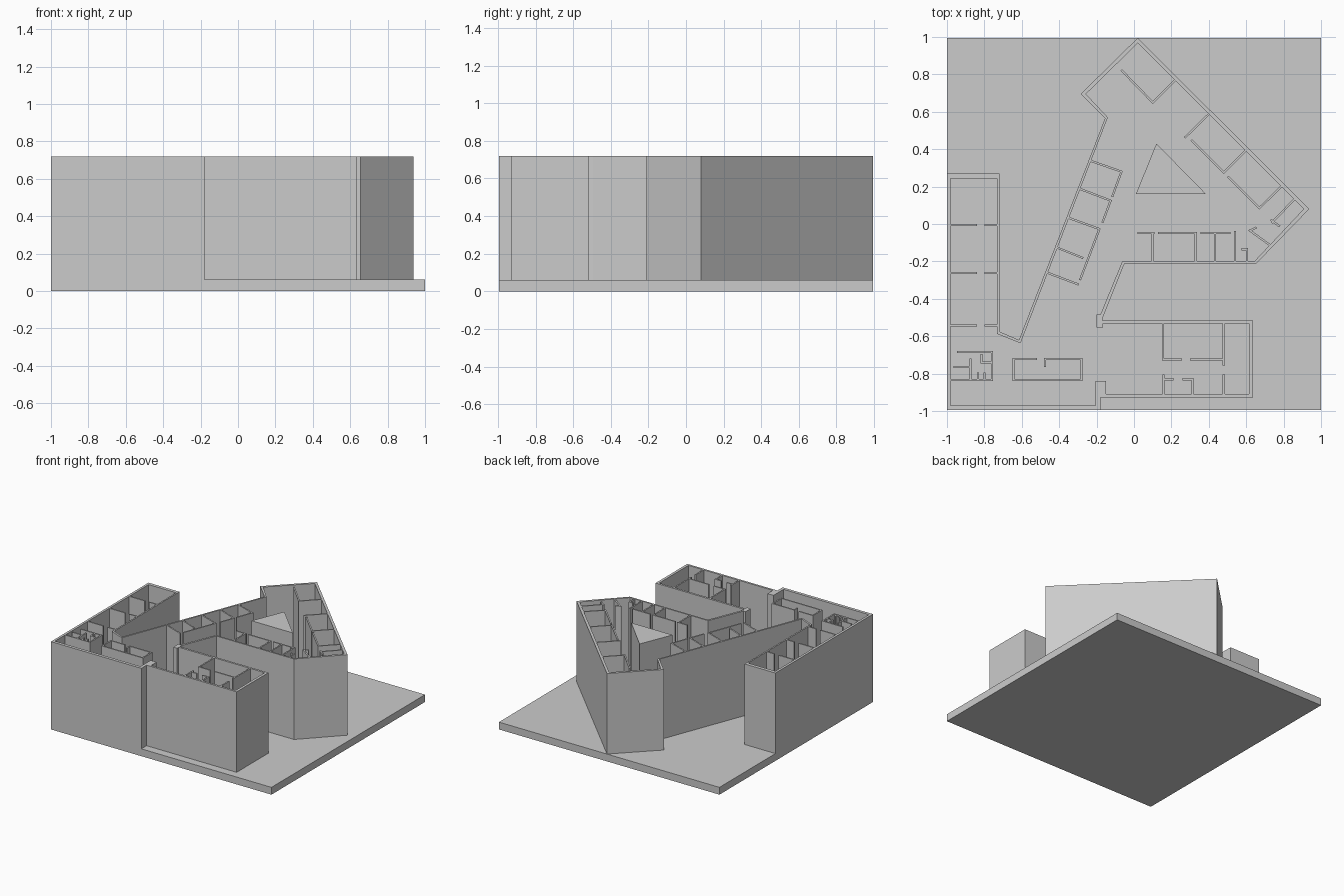
import bpy, bmesh, math
from mathutils import Vector

FLOOR, TOP, T = 0.06, 0.72, 0.011


def prism(name, loops, z0, z1):
    """Extrude closed plan outlines (later loops cut holes) between two heights."""
    cu = bpy.data.curves.new(name, 'CURVE')
    cu.dimensions, cu.fill_mode, cu.extrude = '2D', 'BOTH', (z1 - z0) / 2
    for pts in loops:
        sp = cu.splines.new('POLY')
        sp.points.add(len(pts) - 1)
        for p, (x, y) in zip(sp.points, pts):
            p.co = (x, y, 0, 1)
        sp.use_cyclic_u = True
    tmp = bpy.data.objects.new(name + "_plan", cu)
    bpy.context.collection.objects.link(tmp)
    deps = bpy.context.evaluated_depsgraph_get()
    me = bpy.data.meshes.new_from_object(tmp.evaluated_get(deps))
    bpy.data.objects.remove(tmp)
    bm = bmesh.new()
    bm.from_mesh(me)
    bmesh.ops.remove_doubles(bm, verts=bm.verts, dist=1e-5)
    bmesh.ops.translate(bm, verts=bm.verts, vec=(0, 0, (z0 + z1) / 2))
    bmesh.ops.recalc_face_normals(bm, faces=bm.faces)
    bm.to_mesh(me)
    bm.free()
    me.shade_flat()
    ob = bpy.data.objects.new(name, me)
    bpy.context.collection.objects.link(ob)
    return ob


def partitions(name, segs):
    """One thin upright box for each plan segment (x1, y1, x2, y2)."""
    bm = bmesh.new()
    for x1, y1, x2, y2 in segs:
        a, b = Vector((x1, y1, FLOOR)), Vector((x2, y2, FLOOR))
        d = (b - a).normalized() * T / 2
        n = Vector((-d.y, d.x, 0))
        base = [a - d - n, b + d - n, b + d + n, a - d + n]
        lo = [bm.verts.new(p) for p in base]
        hi = [bm.verts.new((p.x, p.y, TOP)) for p in base]
        bm.faces.new(lo[::-1])
        bm.faces.new(hi)
        for i in range(4):
            j = (i + 1) % 4
            bm.faces.new((lo[i], lo[j], hi[j], hi[i]))
    me = bpy.data.meshes.new(name)
    bm.to_mesh(me)
    bm.free()
    ob = bpy.data.objects.new(name, me)
    bpy.context.collection.objects.link(ob)


# Ground slab
prism("base_slab", [[(-1, -.995), (1, -.995), (1, .995), (-1, .995)]], 0, FLOOR)

# Continuous perimeter wall
outer = [(-1, .27), (-.72, .27), (-.72, -.575), (-.615, -.62), (-.155, .565),
         (-.285, .695), (.02, .995), (.937, .08), (.655, -.21), (-.05, -.21),
         (-.165, -.495), (-.168, -.515), (.637, -.515), (.637, -.927),
         (-.18, -.927), (-.18, -.995), (-1, -.995)]
inner = [(-.98, .242), (-.732, .242), (-.732, -.587), (-.607, -.638), (-.14, .57),
         (-.257, .695), (.02, .967), (.907, .08), (.645, -.198), (-.062, -.198),
         (-.18, -.485), (-.2, -.485), (-.2, -.553), (-.165, -.553), (-.165, -.532),
         (.615, -.532), (.615, -.91), (-.15, -.91), (-.15, -.84), (-.205, -.84),
         (-.205, -.97), (-.98, -.97)]
prism("perimeter_wall", [outer, inner], FLOOR, TOP)

# Triangular core
prism("triangle_core", [[(.12, .43), (.385, .16), (.01, .16)]], FLOOR, TOP)

# Left wing cross walls with door gaps
partitions("left_wing_walls", [s for y in (-.005, -.262, -.543)
           for s in ((-.98, y, -.845, y), (-.795, y, -.73, y))])

# Washroom block in the front left corner
partitions("washroom_walls", [
    (-.98, -.835, -.76, -.835), (-.76, -.835, -.76, -.685), (-.94, -.685, -.76, -.685),
    (-.875, -.725, -.875, -.83), (-.96, -.765, -.875, -.765), (-.815, -.7, -.815, -.74),
    (-.815, -.74, -.765, -.74), (-.835, -.8, -.835, -.83), (-.8, -.8, -.8, -.83)])

# Free-standing room
partitions("island_room_walls", [
    (-.645, -.835, -.28, -.835), (-.645, -.835, -.645, -.722), (-.28, -.835, -.28, -.722),
    (-.645, -.722, -.525, -.722), (-.475, -.722, -.28, -.722), (-.475, -.722, -.475, -.76)])

# Front right rooms
partitions("front_right_walls", [
    (.155, -.535, .155, -.725), (.155, -.725, .25, -.725), (.305, -.725, .48, -.725),
    (.48, -.53, .48, -.75), (.48, -.81, .48, -.91), (.157, -.81, .157, -.91),
    (.157, -.83, .205, -.83), (.265, -.83, .312, -.83), (.312, -.83, .312, -.91)])

# Rooms along the long slanted wall
partitions("slanted_row_walls", [
    (-.23, .337, -.067, .28), (-.067, .28, -.115, .15), (-.29, .188, -.125, .125),
    (-.125, .125, -.167, .012), (-.35, .033, -.185, -.027), (-.185, -.027, -.287, -.295),
    (-.41, -.127, -.277, -.18), (-.465, -.26, -.3, -.322)])

# Rooms along the back right wall
partitions("back_right_walls", [
    (-.065, .82, .1, .65), (.1, .65, .222, .772), (.275, .465, .405, .592),
    (.31, .445, .48, .275), (.48, .275, .602, .397), (.505, .25, .67, .085),
    (.67, .085, .792, .205), (.86, .135, .74, .01), (.775, -.01, .735, .02),
    (.64, -.05, .73, -.115), (.62, -.035, .65, -.02), (.62, -.035, .64, -.05)])

# Rooms along the inner south wall
partitions("south_row_walls", [
    (.025, -.048, .105, -.048), (.135, -.048, .33, -.048), (.36, -.048, .51, -.048),
    (.54, -.043, .54, -.2), (.58, -.135, .605, -.135), (.605, -.135, .605, -.2)]
    + [(x, -.048, x, -.2) for x in (.1, .33, .432)])
